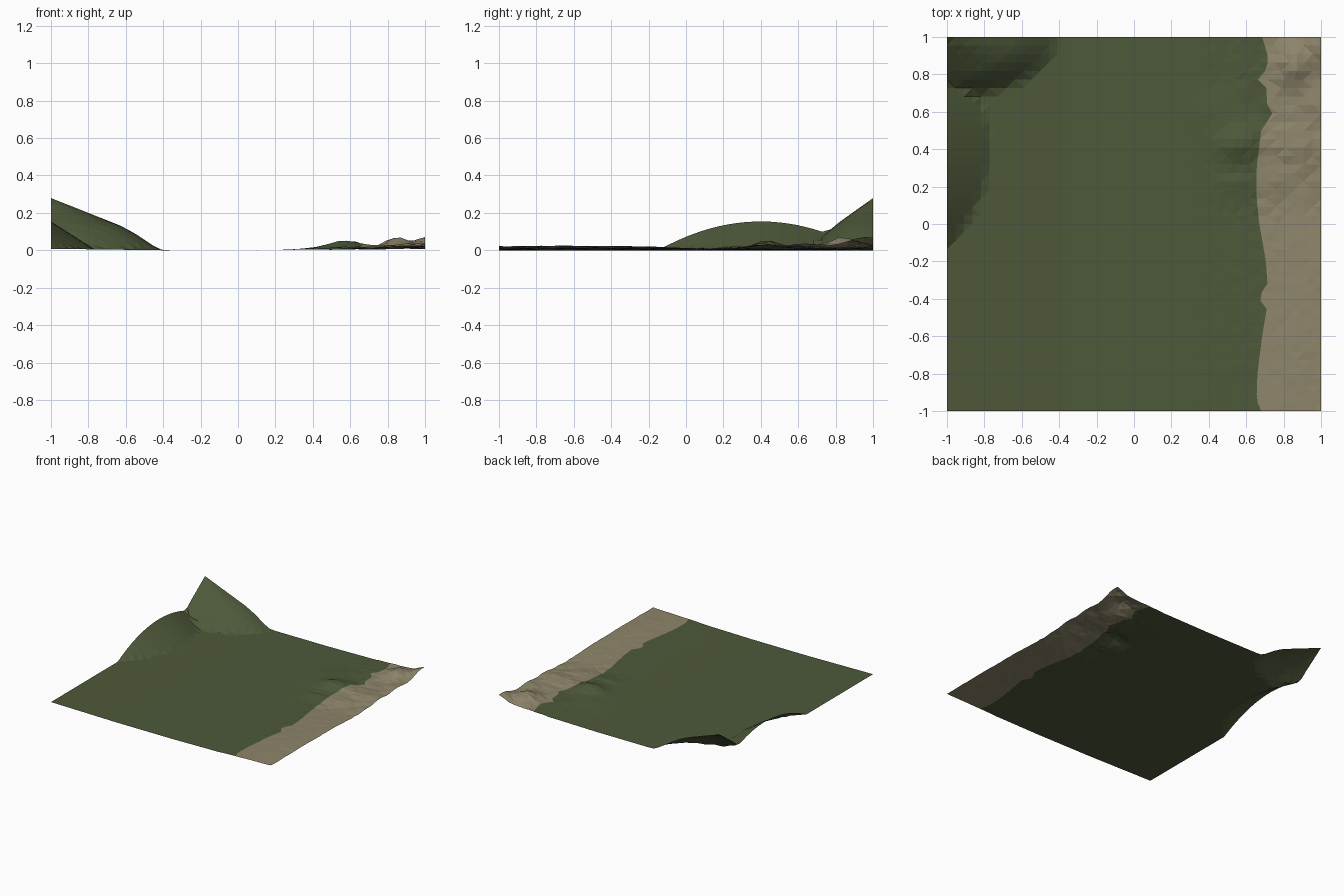
import bpy, math, random

if "Cube" in bpy.data.objects:
    bpy.data.objects.remove(bpy.data.objects["Cube"])

random.seed(4)
N = 44          # grid cells per side
EDGE_COL = 37   # column that follows the grass/sand border


def lerp(points, t):
    """Piecewise linear curve through (t, value) points."""
    if t <= points[0][0]:
        return points[0][1]
    for (a, va), (b, vb) in zip(points, points[1:]):
        if t <= b:
            return va + (vb - va) * (t - a) / (b - a)
    return points[-1][1]


BORDER = [(-1, .68), (-.94, .655), (-.8, .66), (-.6, .685), (-.45, .71), (-.385, .655),
          (-.34, .715), (-.2, .705), (0, .67), (.15, .655), (.3, .655), (.5, .68),
          (.59, .74), (.65, .705), (.72, .715), (.78, .655), (.83, .715), (.9, .715), (1, .685)]
CORNER = [(0, .28), (.63, .13), (.75, .09), (.92, .022), (1, 0)]
PLAIN = [(-1, .009), (-.4, .001), (.1, .001), (.5, .007), (.7, .014), (1, .022)]

# x, y, height, x radius, y radius of the small mounds on the right
MOUNDS = [(.57, .43, .045, .13, .09), (.45, .6, .012, .12, .1), (.85, .85, .055, .08, .1),
          (1, .97, .052, .07, .12), (.88, .42, .018, .12, .08), (.72, .25, .014, .09, .06),
          (.86, -.65, .006, .12, .3), (.98, .65, .015, .1, .1), (.55, .22, .012, .1, .05)]


def height(x, y):
    z = lerp(PLAIN, x)
    for mx, my, h, rx, ry in MOUNDS:
        z += h * math.exp(-((x - mx) / rx) ** 2 - ((y - my) / ry) ** 2)
    # dished area along the right side
    z -= .012 * math.exp(-((x - 1) / .35) ** 2 - ((y - .1) / .2) ** 2)
    if x > .3:
        z += random.uniform(-.003, .003) * min(1, (x - .3) / .4) * (1.3 if y > 0 else .5)
    corner = lerp(CORNER, math.hypot((x + 1) / .6, (y - 1) / .333))
    west = .155 * (1 - ((y - .4) / .55) ** 2) - .64 * (x + 1)
    return max(z, corner, west, 0)


def material(name, color):
    m = bpy.data.materials.new(name)
    m.diffuse_color = (*color, 1)
    m.use_nodes = True
    m.node_tree.nodes["Principled BSDF"].inputs["Base Color"].default_value = m.diffuse_color
    return m


# terrain grid, with one column pulled onto the border
verts = []
for j in range(N + 1):
    y = -1 + 2 * j / N
    b = lerp(BORDER, y)
    for i in range(N + 1):
        x = -1 + 2 * i / N
        home = -1 + 2 * EDGE_COL / N
        reach = .25
        x += (b - home) * max(0, 1 - abs(x - home) / reach)
        x = max(-1, min(1, x))
        verts.append((x, y, height(x, y)))

faces, sand = [], []
for j in range(N):
    for i in range(N):
        a = j * (N + 1) + i
        c = a + N + 1
        if (i + j) % 2:
            faces += [(a, a + 1, c + 1), (a, c + 1, c)]
        else:
            faces += [(a, a + 1, c), (a + 1, c + 1, c)]
        sand += [int(i >= EDGE_COL)] * 2

low = min(v[2] for v in verts)
mesh = bpy.data.meshes.new("terrain")
mesh.from_pydata([(x, y, z - low) for x, y, z in verts], [], faces)
mesh.materials.append(material("grass", (.075, .1, .042)))
mesh.materials.append(material("sand", (.27, .235, .145)))
mesh.polygons.foreach_set("material_index", sand)
terrain = bpy.data.objects.new("terrain", mesh)
bpy.context.collection.objects.link(terrain)
